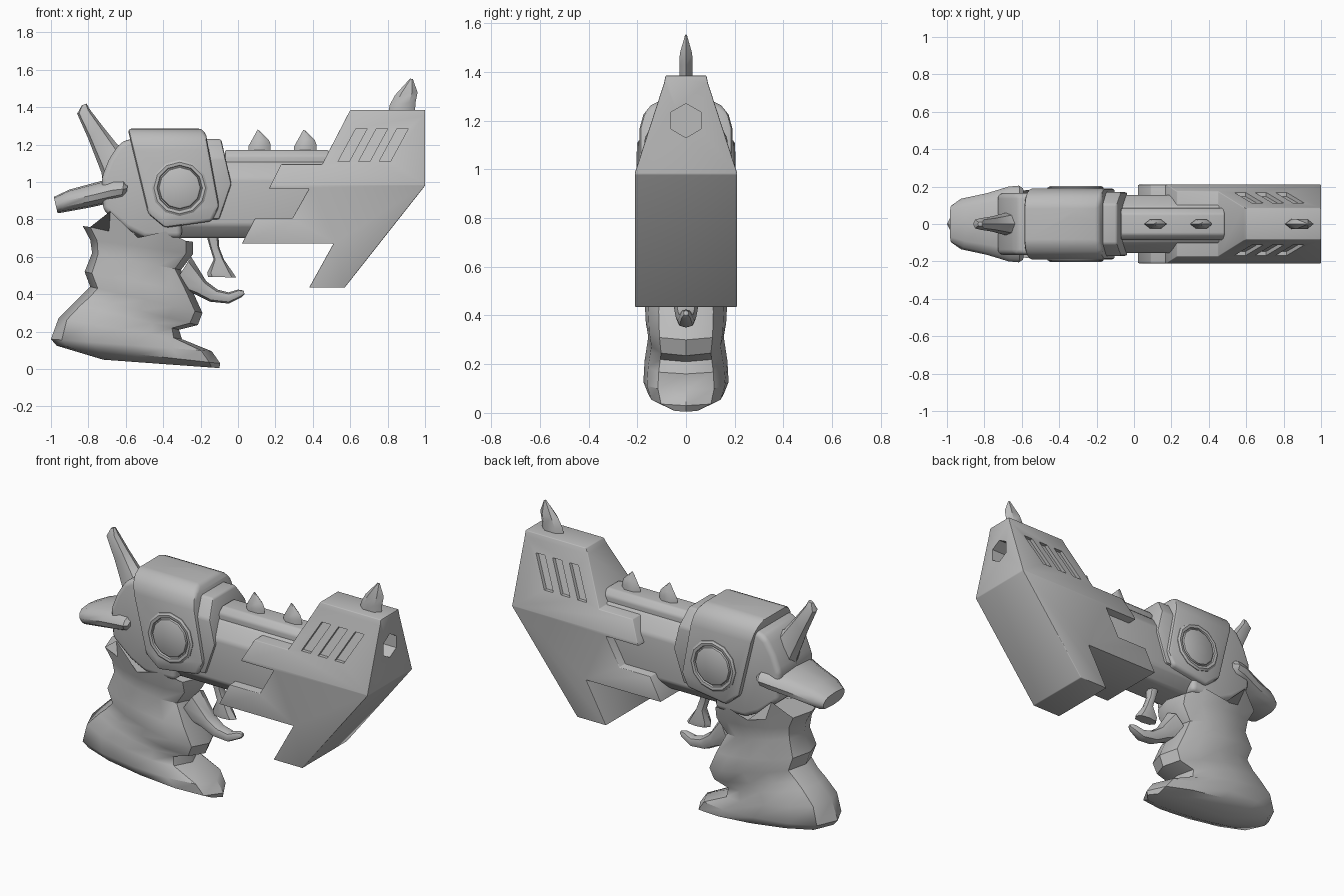
import bpy, bmesh, math
from mathutils import Vector

if "Cube" in bpy.data.objects:
    bpy.data.objects.remove(bpy.data.objects["Cube"], do_unlink=True)

grey = bpy.data.materials.new("plain_grey")
grey.use_nodes = True
grey.diffuse_color = (0.5, 0.5, 0.5, 1)
grey.node_tree.nodes["Principled BSDF"].inputs["Base Color"].default_value = (0.5, 0.5, 0.5, 1)


def make(name, rings):
    """Skin a list of equal rings of points and cap both ends."""
    bm = bmesh.new()
    loops = [[bm.verts.new(p) for p in ring] for ring in rings]
    n = len(loops[0])
    for a, b in zip(loops, loops[1:]):
        for i in range(n):
            j = (i + 1) % n
            bm.faces.new((a[i], a[j], b[j], b[i]))
    bm.faces.new(loops[0])
    bm.faces.new(loops[-1])
    bmesh.ops.recalc_face_normals(bm, faces=bm.faces)
    me = bpy.data.meshes.new(name)
    bm.to_mesh(me)
    bm.free()
    me.materials.append(grey)
    ob = bpy.data.objects.new(name, me)
    bpy.context.collection.objects.link(ob)
    return ob


def prism(name, pts, half):
    """Side outline (x, z) extruded across y."""
    return make(name, [[(x, y, z) for x, z in pts] for y in (-half, half)])


def bar(name, x0, x1, half_profile):
    """Mirrored cross-section (y, z) extruded along x."""
    prof = half_profile + [(-y, z) for y, z in reversed(half_profile)]
    return make(name, [[(x, y, z) for y, z in prof] for x in (x0, x1)])


def loft(name, sections, n=8, power=0.7, jag=None):
    """Sections are (x, z) to (x, z) with a half width."""
    rings = []
    for k, (x0, z0, x1, z1, w) in enumerate(sections):
        ring = []
        for i in range(n):
            a = 2 * math.pi * i / n
            c, s = math.cos(a), math.sin(a)
            y = math.copysign(abs(s) ** power, s) * w
            lift = jag(c) if jag and k == len(sections) - 1 else 0
            ring.append(((x0 + x1) / 2 + c * (x1 - x0) / 2, y,
                         (z0 + z1) / 2 + c * (z1 - z0) / 2 + lift))
        rings.append(ring)
    return make(name, rings)


def modify(ob, kind, **settings):
    """Add a modifier and bake it into the mesh."""
    m = ob.modifiers.new(kind.lower(), kind)
    for key, value in settings.items():
        setattr(m, key, value)
    bpy.context.view_layer.update()
    dep = bpy.context.evaluated_depsgraph_get()
    me = bpy.data.meshes.new_from_object(ob.evaluated_get(dep))
    ob.modifiers.clear()
    ob.data = me


def cut(ob, tool, operation="DIFFERENCE"):
    modify(ob, "BOOLEAN", object=tool, operation=operation, solver="EXACT")
    bpy.data.objects.remove(tool, do_unlink=True)


def bevel(ob, width, segments=2):
    modify(ob, "BEVEL", width=width, segments=segments,
           limit_method="ANGLE", angle_limit=math.radians(25))


# Heavy front block: stepped outline narrowed towards the top
block = prism("front_block", [
    (0.02, 0.67), (0.51, 0.67), (0.38, 0.435), (0.57, 0.435), (1, 0.98), (1, 1.385),
    (0.6, 1.385), (0.45, 1.095), (0.23, 1.095), (0.165, 0.965), (0.38, 0.965),
    (0.29, 0.805), (0.09, 0.805)], 0.21)
cut(block, bar("block_taper", -1, 2, [
    (0.3, 0), (0.3, 0.5), (0.21, 0.985), (0.09, 1.355), (0.06, 1.5)]), "INTERSECT")
bevel(block, 0.014)

# Slanted vents on both sloping sides
for side in (-1, 1):
    for i in range(3):
        x = 0.535 + 0.11 * i
        outline = [(x, 1.11), (x + 0.06, 1.11), (x + 0.155, 1.285), (x + 0.095, 1.285)]
        rings = [[(px, side * (0.21 - 0.32 * (pz - 0.985) + d), pz) for px, pz in outline]
                 for d in (-0.022, 0.08)]
        cut(block, make("vent_cutter", rings))

# Six-sided muzzle hole
hexagon = [(0.07 * math.sin(i * math.pi / 3), 1.2 + 0.07 * math.cos(i * math.pi / 3))
           for i in range(6)]
cut(block, make("muzzle_cutter", [[(x, y, z) for y, z in hexagon] for x in (0.9, 1.2)]))

# Barrel and top rail
barrel = bar("barrel", -0.4, 0.5, [(0.09, 0.7), (0.155, 0.77), (0.155, 1.02), (0.09, 1.11)])
bevel(barrel, 0.015)
rail = bar("top_rail", -0.07, 0.485, [(0.085, 1.06), (0.085, 1.14), (0.055, 1.172)])
bevel(rail, 0.01)

# Rear frame
frame = prism("rear_frame", [
    (-0.3, 0.7), (-0.3, 1.23), (-0.59, 1.23), (-0.64, 1.2), (-0.69, 1.12),
    (-0.73, 1.02), (-0.72, 0.85), (-0.6, 0.75), (-0.5, 0.7)], 0.165)
bevel(frame, 0.04, 3)

# Collar in front of the housing
collar = prism("collar", [(-0.3, 0.8), (-0.3, 1.23), (-0.09, 1.23), (-0.035, 0.99), (-0.1, 0.8)], 0.17)
cut(collar, bar("collar_round", -1, 1, [(0.17, 0), (0.17, 1.13), (0.1, 1.24)]), "INTERSECT")
bevel(collar, 0.012)

# Side housing wrapped over the body
housing = prism("housing", [
    (-0.59, 1.285), (-0.19, 1.285), (-0.17, 1.25), (-0.1, 0.87), (-0.14, 0.79),
    (-0.39, 0.755), (-0.48, 0.83)], 0.19)
cut(housing, bar("housing_round", -1, 1, [
    (0.19, 0), (0.19, 1.17), (0.175, 1.225), (0.145, 1.262), (0.1, 1.285)]), "INTERSECT")
bevel(housing, 0.018)


# Round side caps: a rim with a raised disc set in it
def circle(radius, y):
    return [(-0.312 + radius * math.cos(i * math.pi / 6), y,
             0.968 + radius * math.sin(i * math.pi / 6)) for i in range(12)]


for side, label in ((-1, "right"), (1, "left")):
    make("cap_" + label, [circle(r, side * y) for r, y in (
        (0.15, 0.17), (0.15, 0.194), (0.138, 0.202), (0.122, 0.2),
        (0.118, 0.188), (0.114, 0.188), (0.11, 0.2), (0.102, 0.204))])

# Tail guard and rear horn
loft("tail_guard", [
    (-0.965, 0.835, -0.985, 0.92, 0.1), (-0.95, 0.835, -0.9, 0.96, 0.135),
    (-0.8, 0.862, -0.77, 0.995, 0.165), (-0.68, 0.888, -0.66, 1.025, 0.2),
    (-0.62, 0.905, -0.61, 1.02, 0.205), (-0.595, 0.94, -0.59, 0.99, 0.19)], 12, 0.55)
loft("rear_horn", [
    (-0.72, 0.98, -0.57, 1.18, 0.075), (-0.73, 1.05, -0.645, 1.2, 0.06),
    (-0.8, 1.23, -0.725, 1.3, 0.04), (-0.86, 1.365, -0.79, 1.385, 0.03),
    (-0.835, 1.41, -0.81, 1.42, 0.012)])

# Spikes along the top
for i in range(2):
    x = 0.055 + 0.245 * i
    loft("rail_spike_%d" % (i + 1), [
        (x, 1.16, x + 0.12, 1.16, 0.026), (x, 1.19, x + 0.12, 1.2, 0.026),
        (x + 0.022, 1.23, x + 0.11, 1.225, 0.02), (x + 0.05, 1.28, x + 0.06, 1.275, 0.004)], 6)
loft("front_spike", [
    (0.805, 1.37, 0.945, 1.37, 0.03), (0.81, 1.41, 0.95, 1.43, 0.03),
    (0.84, 1.465, 0.96, 1.48, 0.028), (0.92, 1.553, 0.935, 1.55, 0.004)], 6)

# Trigger and curved spur
loft("trigger", [
    (-0.17, 0.72, -0.105, 0.72, 0.035), (-0.15, 0.65, -0.1, 0.65, 0.03),
    (-0.13, 0.585, -0.075, 0.585, 0.03), (-0.165, 0.515, -0.03, 0.52, 0.038),
    (-0.16, 0.492, -0.01, 0.49, 0.035)])
loft("spur", [
    (-0.36, 0.43, -0.25, 0.6, 0.07), (-0.23, 0.4, -0.17, 0.47, 0.05),
    (-0.15, 0.36, -0.11, 0.425, 0.042), (-0.05, 0.35, -0.05, 0.41, 0.035),
    (0.02, 0.385, 0.0, 0.425, 0.022), (0.035, 0.4, 0.03, 0.42, 0.01)])


# Sculpted grip with a ragged upper edge and a pointed toe
def ragged(c):
    return 0.1 if -0.7 < c < -0.3 else 0.035 if 0.3 < c < 0.7 else -0.02 if abs(c) < 0.2 else 0


loft("grip", [
    (-0.72, 0.05, -0.1, 0.005, 0.07), (-0.97, 0.125, -0.095, 0.03, 0.155),
    (-1, 0.16, -0.14, 0.095, 0.175), (-0.96, 0.27, -0.3, 0.16, 0.17),
    (-0.88, 0.35, -0.315, 0.21, 0.16), (-0.84, 0.39, -0.215, 0.235, 0.155),
    (-0.79, 0.44, -0.19, 0.3, 0.165), (-0.82, 0.52, -0.24, 0.41, 0.17),
    (-0.78, 0.62, -0.305, 0.53, 0.145), (-0.79, 0.69, -0.24, 0.615, 0.165),
    (-0.83, 0.765, -0.24, 0.68, 0.185)], 12, 0.6, ragged)

# Smooth shading with crisp edges
bpy.ops.object.select_all(action="DESELECT")
for ob in bpy.context.collection.objects:
    if ob.type == "MESH" and ob.data.materials and ob.data.materials[0] == grey:
        ob.select_set(True)
        bpy.context.view_layer.objects.active = ob
bpy.ops.object.shade_smooth_by_angle(angle=math.radians(40))
